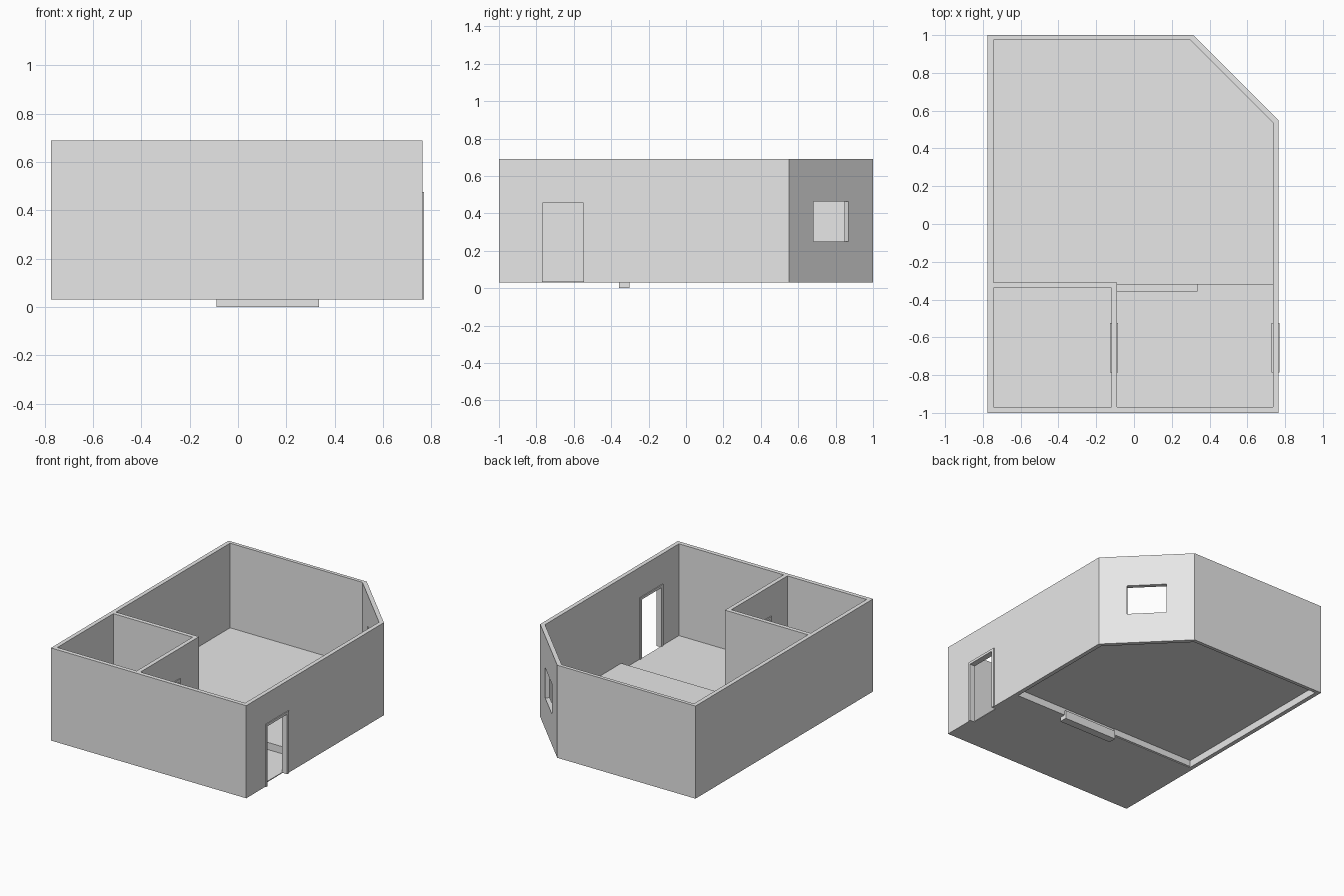
import bpy, bmesh, math
from mathutils import Matrix

if "Cube" in bpy.data.objects:
    bpy.data.objects.remove(bpy.data.objects["Cube"], do_unlink=True)

plaster = bpy.data.materials.new("light grey plaster")
plaster.use_nodes = True
GREY = (0.8, 0.8, 0.8, 1)
plaster.diffuse_color = GREY
plaster.node_tree.nodes["Principled BSDF"].inputs["Base Color"].default_value = GREY


def finish(name, bm):
    bmesh.ops.recalc_face_normals(bm, faces=bm.faces)
    mesh = bpy.data.meshes.new(name)
    bm.to_mesh(mesh)
    bm.free()
    mesh.materials.append(plaster)
    obj = bpy.data.objects.new(name, mesh)
    bpy.context.collection.objects.link(obj)
    return obj


def box(name, x, y, z):
    bm = bmesh.new()
    size = Matrix.Diagonal((x[1] - x[0], y[1] - y[0], z[1] - z[0], 1))
    centre = Matrix.Translation((sum(x) / 2, sum(y) / 2, sum(z) / 2))
    bmesh.ops.create_cube(bm, size=1, matrix=centre @ size)
    return finish(name, bm)


def prism(name, outline, z0, z1):
    bm = bmesh.new()
    face = bm.faces.new([bm.verts.new((x, y, z0)) for x, y in outline])
    new = bmesh.ops.extrude_face_region(bm, geom=[face])["geom"]
    bmesh.ops.translate(bm, vec=(0, 0, z1 - z0),
                        verts=[v for v in new if isinstance(v, bmesh.types.BMVert)])
    # the extrusion may drop or keep the base face, so close any open end
    bmesh.ops.holes_fill(bm, edges=[e for e in bm.edges if e.is_boundary])
    return finish(name, bm)


def ring(name, outer, inner, z0, z1):
    bm = bmesh.new()
    loops = [[bm.verts.new((x, y, z)) for x, y in pts]
             for pts, z in ((outer, z0), (outer, z1), (inner, z1), (inner, z0))]
    n = len(outer)
    for k in range(4):
        a, b = loops[k], loops[(k + 1) % 4]
        for i in range(n):
            j = (i + 1) % n
            bm.faces.new((a[i], a[j], b[j], b[i]))
    return finish(name, bm)


def cut(target, cutter):
    cutter.hide_render = True
    cutter.hide_viewport = True
    mod = target.modifiers.new("opening", "BOOLEAN")
    mod.operation = "DIFFERENCE"
    mod.solver = "EXACT"
    mod.object = cutter


BASE, TOP = 0.03, 0.69
FLOOR, RAISED = 0.036, 0.087
W, E, S, N = -0.745, 0.735, -0.97, 0.975      # inner faces of the outer walls
STEP_Y = -0.32

# Outer walls with one corner cut off
outer = [(-0.775, -1), (0.765, -1), (0.765, 0.55), (0.315, 1), (-0.775, 1)]
inner = [(W, S), (E, S), (E, 0.538), (0.298, N), (W, N)]
walls = ring("outer_walls", outer, inner, BASE, TOP)

# Low front floor, raised back floor and the riser between them
box("front_floor", (W, E), (S, STEP_Y), (BASE, FLOOR))
prism("raised_floor", [(W, STEP_Y), (E, STEP_Y)] + inner[2:], RAISED - 0.006, RAISED)
box("floor_riser", (W, E), (STEP_Y, STEP_Y + 0.005), (BASE, RAISED - 0.006))
box("step", (-0.09, 0.335), (-0.358, -0.302), (0, 0.06))

# Small room partitions
side = box("side_partition", (-0.12, -0.09), (S, -0.34), (FLOOR, TOP))
box("back_partition", (W, -0.09), (-0.34, -0.31), (FLOOR, TOP))

# Doorways with thin frames
OUT, IN = (-0.785, -0.525), (-0.768, -0.547)
HEAD_OUT, HEAD_IN = 0.475, 0.457
for name, wall, x in (("outer_door", walls, 0.75), ("inner_door", side, -0.105)):
    cut(wall, box(name + "_cutter", (x - 0.06, x + 0.06), OUT, (0, HEAD_OUT)))
    depth = (x - 0.021, x + 0.021)
    box(name + "_front_jamb", depth, (OUT[0], IN[0]), (BASE, HEAD_IN))
    box(name + "_back_jamb", depth, (IN[1], OUT[1]), (BASE, HEAD_IN))
    box(name + "_head", depth, OUT, (HEAD_IN, HEAD_OUT))

# Window through the angled wall
window = box("window_cutter", (-0.131, 0.131), (-0.1, 0.1), (0.25, 0.465))
window.rotation_euler.z = math.radians(-45)
window.location = (0.54, 0.775, 0)
cut(walls, window)
